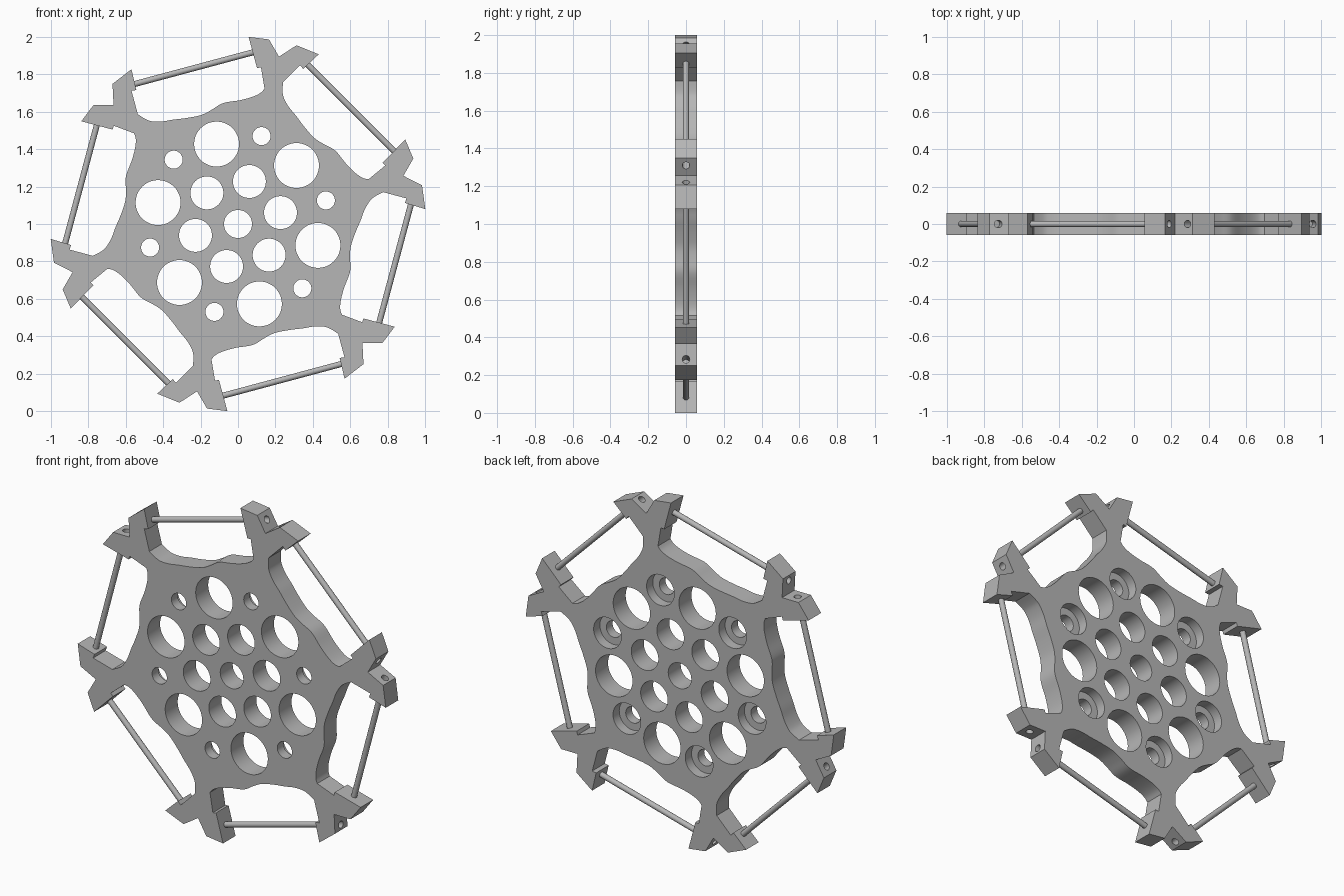
import bpy, bmesh, math
from mathutils import Vector, Matrix

if "Cube" in bpy.data.objects:
    bpy.data.objects.remove(bpy.data.objects["Cube"], do_unlink=True)

HALF = 0.058          # half thickness of the plate
TIP, VALLEY = 15, 45  # first arm and first gap angle in degrees

grey = bpy.data.materials.new("plain_grey")
grey.use_nodes = True
grey.diffuse_color = (0.47, 0.47, 0.47, 1)
grey.node_tree.nodes["Principled BSDF"].inputs["Base Color"].default_value = (0.47, 0.47, 0.47, 1)


def place(deg, radial, tangent, y=0.0):
    """Point given by distance along an angle and clockwise offset."""
    a = math.radians(deg)
    return Vector((radial * math.cos(a) + tangent * math.sin(a), y,
                   1 + radial * math.sin(a) - tangent * math.cos(a)))


def make(name, bm):
    bmesh.ops.recalc_face_normals(bm, faces=bm.faces[:])
    mesh = bpy.data.meshes.new(name)
    bm.to_mesh(mesh)
    bm.free()
    mesh.materials.append(grey)
    ob = bpy.data.objects.new(name, mesh)
    bpy.context.collection.objects.link(ob)
    return ob


def cylinder(bm, a, b, radius, sides):
    axis = b - a
    turn = axis.to_track_quat('Z', 'Y').to_matrix().to_4x4()
    bmesh.ops.create_cone(bm, cap_ends=True, segments=sides, radius1=radius, radius2=radius,
                          depth=axis.length, matrix=Matrix.Translation((a + b) / 2) @ turn)


def smooth_path(pts, steps=4):
    """Catmull-Rom curve through the points."""
    out = []
    for i in range(len(pts) - 1):
        p0, p1, p2 = pts[max(i - 1, 0)], pts[i], pts[i + 1]
        p3 = pts[min(i + 2, len(pts) - 1)]
        for k in range(steps):
            t = k / steps
            out.append(0.5 * (2 * p1 + (p2 - p0) * t + (2 * p0 - 5 * p1 + 4 * p2 - p3) * t * t
                              + (3 * p1 - p0 - 3 * p2 + p3) * t ** 3))
    return out + [pts[-1]]


def shade(ob):
    bpy.ops.object.select_all(action='DESELECT')
    ob.select_set(True)
    bpy.context.view_layer.objects.active = ob
    bpy.ops.object.shade_smooth_by_angle(angle=math.radians(30))


# Plate outline: wavy gap edge, then forked arm, six times clockwise
gap = [(.705, -.365), (.672, -.335), (.650, -.305), (.634, -.25), (.628, -.19), (.618, -.12),
       (.613, -.04), (.625, .02), (.641, .07), (.644, .11), (.636, .18), (.636, .25),
       (.645, .297), (.662, .324)]
fork = [(.840, -.098), (.830, -.117), (.980, -.204), (.995, -.095), (.920, -.020),
        (1.003, .055), (.987, .182), (.890, .122), (.905, .101)]
outline = []
for k in range(6):
    g = VALLEY - 60 * k
    outline += smooth_path([place(g, r, t, -HALF) for r, t in gap])
    outline += [place(g - 30, r, t, -HALF) for r, t in fork]

bm = bmesh.new()
face = bm.faces.new([bm.verts.new(p) for p in outline])
ext = bmesh.ops.extrude_face_region(bm, geom=[face], use_keep_orig=True)
bmesh.ops.translate(bm, vec=(0, 2 * HALF, 0),
                    verts=[v for v in ext["geom"] if isinstance(v, bmesh.types.BMVert)])
plate = make("hub_plate", bm)

# Through holes in rings
through = bmesh.new()
rings = [(TIP, 0.235, 0.088), (VALLEY, 0.442, 0.12), (TIP, 0.486, 0.048)]
cylinder(through, place(0, 0, 0, -0.2), place(0, 0, 0, 0.2), 0.075, 48)
for first, dist, radius in rings:
    for k in range(6):
        a = first + 60 * k
        cylinder(through, place(a, dist, 0, -0.2), place(a, dist, 0, 0.2), radius, 48)

# Rear counterbores and rod sockets in the arms
bores = bmesh.new()
ROD = 0.865
for k in range(6):
    a = TIP + 60 * k
    cylinder(bores, place(a, 0.486, 0, 0.0), place(a, 0.486, 0, 0.2), 0.09, 48)
    for s, e in ((-0.38, -0.485), (0.38, 0.46)):
        cylinder(bores, place(a + 30, ROD, s), place(a + 30, ROD, e), 0.02, 20)

for name, cut in (("hole_cutter", through), ("bore_cutter", bores)):
    cutter = make(name, cut)
    cutter.hide_render = True
    mod = plate.modifiers.new(name, 'BOOLEAN')
    mod.operation, mod.solver, mod.object = 'DIFFERENCE', 'EXACT', cutter
    bpy.context.view_layer.objects.active = plate
    bpy.ops.object.modifier_apply(modifier=name)
    bpy.data.objects.remove(cutter, do_unlink=True)
shade(plate)

# Straight rods between neighbouring arms
for k in range(6):
    bm = bmesh.new()
    a = VALLEY + 60 * k
    cylinder(bm, place(a, ROD, -0.365), place(a, ROD, 0.365), 0.016, 16)
    shade(make(f"rod_{k + 1}", bm))
